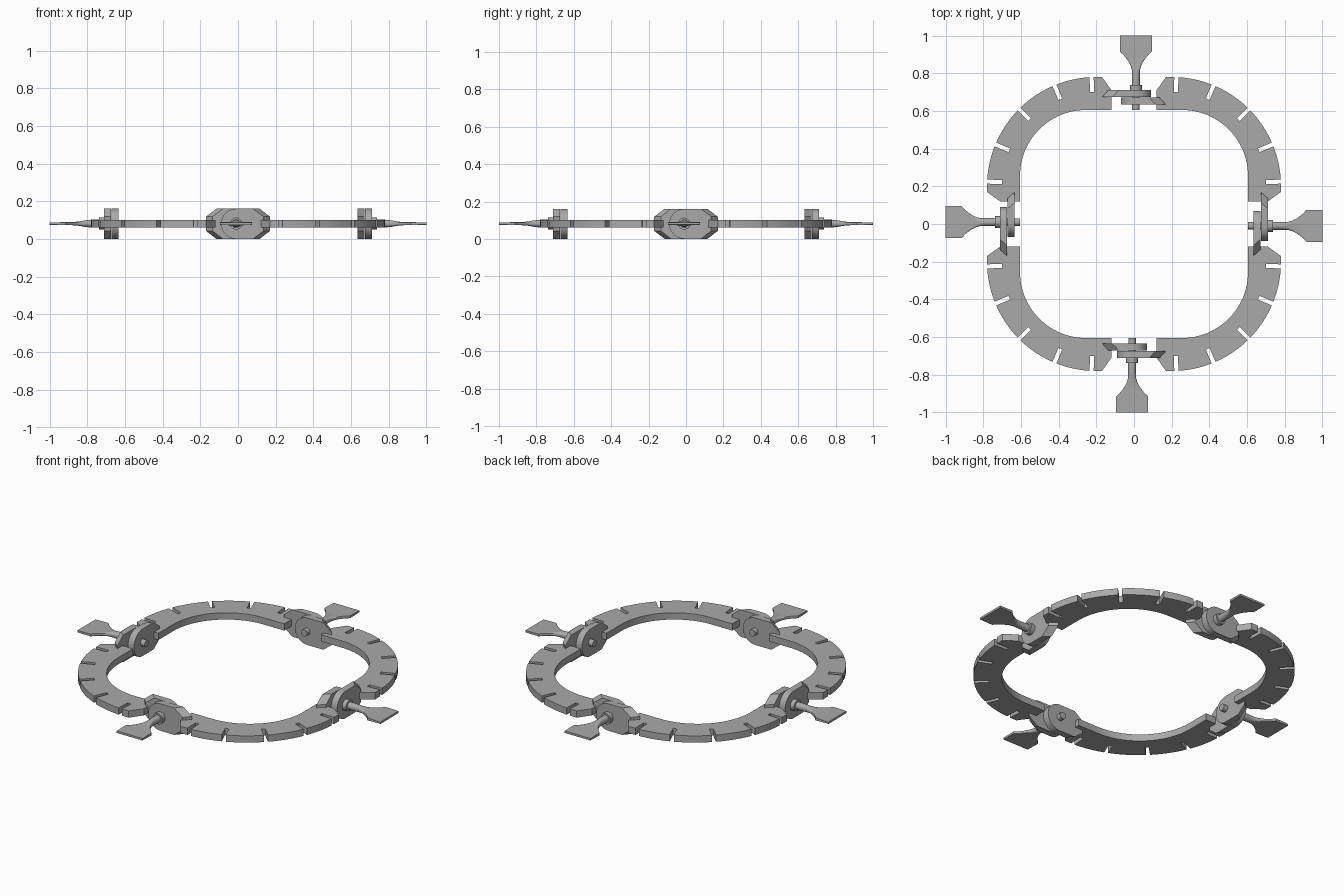
import bpy, bmesh, math
from math import sin, cos, pi, radians

cube = bpy.data.objects.get("Cube")
if cube:
    bpy.data.objects.remove(cube, do_unlink=True)

steel = bpy.data.materials.new("satin_steel")
steel.use_nodes = True
steel.diffuse_color = (0.4, 0.4, 0.4, 1)
steel.node_tree.nodes["Principled BSDF"].inputs["Base Color"].default_value = (0.4, 0.4, 0.4, 1)

MID = 0.082      # height of the ring's centre plane
PIVOT = 0.01     # sideways offset of each hinge pin
SIDES = ["back", "left", "front", "right"]


def loft(name, rings):
    """Skin a list of equal-length point loops and cap both ends."""
    bm = bmesh.new()
    loops = [[bm.verts.new(p) for p in ring] for ring in rings]
    n = len(loops[0])
    for a, b in zip(loops, loops[1:]):
        for i in range(n):
            j = (i + 1) % n
            bm.faces.new((a[i], a[j], b[j], b[i]))
    bm.faces.new(loops[0][::-1])
    bm.faces.new(loops[-1])
    bmesh.ops.recalc_face_normals(bm, faces=bm.faces)
    mesh = bpy.data.meshes.new(name)
    bm.to_mesh(mesh)
    bm.free()
    mesh.materials.append(steel)
    return mesh


def place_four(name, mesh):
    """Repeat the part around the ring, a quarter turn each time."""
    for k, side in enumerate(SIDES):
        ob = bpy.data.objects.new(f"{side}_{name}", mesh)
        bpy.context.collection.objects.link(ob)
        ob.rotation_euler.z = k * pi / 2
        bpy.ops.object.select_all(action='DESELECT')
        ob.select_set(True)
        bpy.context.view_layer.objects.active = ob
        if k == 0:
            bpy.ops.object.shade_smooth_by_angle(angle=radians(30))


def arc(c, r, a0, a1, n):
    return [(c + r * cos(radians(a0 + (a1 - a0) * i / n)),
             c + r * sin(radians(a0 + (a1 - a0) * i / n))) for i in range(n + 1)]


# Notched ring quadrant
def ring_segment():
    c, r, half, depth = 0.2, 0.58, 0.011, 0.08
    notches = [87.5, 67.5, 45, 22.5, 2.5]
    step = math.degrees(half / r)
    outline = [(0.12, 0.605), (0.12, 0.71), (0.17, 0.78)]
    start = 90
    for a in notches:
        outline += arc(c, r, start, a + step, 6)
        t = radians(a)
        for s in (1, -1):
            outline.append((c + (r - depth) * cos(t) - s * half * sin(t),
                            c + (r - depth) * sin(t) + s * half * cos(t)))
        start = a - step
    outline += arc(c, r, start, 0, 3)
    outline += [(0.78, 0.17), (0.71, 0.12), (0.605, 0.12)]
    outline += arc(0.255, 0.35, 0, 90, 24)
    return loft("ring_segment", [[(x, y, z) for x, y in outline]
                                 for z in (MID - 0.02, MID + 0.02)])


# Hinge plate: round about the pin, chamfered and slanted at the far end
def hinge_plate(name, side, y_in, y_out):
    def section(y, cut):
        pts = [(-0.08 * sin(pi * i / 20), 0.08 * cos(pi * i / 20)) for i in range(21)]
        tip = 0.17 - side * PIVOT - cut
        pts += [(tip - 0.055, -0.08), (tip, -0.038), (tip, 0.038), (tip - 0.055, 0.08)]
        return [(PIVOT + side * x, y, MID - 0.001 + z) for x, z in pts]
    return loft(name, [section(y_in, 0), section(y_out, 0.035)])


# Round or squarish sections along the pin axis
def turned(name, stations, n=24):
    rings = []
    for y, w, t, power in stations:
        ring = []
        for i in range(n):
            a = 2 * pi * (i + 0.5) / n
            u, v = cos(a), sin(a)
            ring.append((PIVOT + w * math.copysign(abs(u) ** power, u), y,
                         MID + t * math.copysign(abs(v) ** power, v)))
        rings.append(ring)
    return loft(name, rings)


place_four("ring_segment", ring_segment())
place_four("outer_hinge_plate", hinge_plate("outer_hinge_plate", -1, 0.673, 0.712))
place_four("inner_hinge_plate", hinge_plate("inner_hinge_plate", 1, 0.633, 0.672))
place_four("hinge_pin", turned("hinge_pin", [(0.605, 0.02, 0.02, 1), (0.72, 0.02, 0.02, 1)]))
place_four("pin_collar", turned("pin_collar", [(0.705, 0.032, 0.032, 1), (0.738, 0.032, 0.032, 1)]))

# Thumb screw: round stem flaring into a flat wing
place_four("thumb_screw", turned("thumb_screw", [
    (0.73, 0.022, 0.022, 1), (0.78, 0.021, 0.021, 1), (0.815, 0.021, 0.017, 0.8),
    (0.84, 0.028, 0.012, 0.5), (0.87, 0.044, 0.009, 0.25), (0.895, 0.063, 0.008, 0.12),
    (0.915, 0.085, 0.008, 0.08), (1.0, 0.085, 0.006, 0.08)]))
